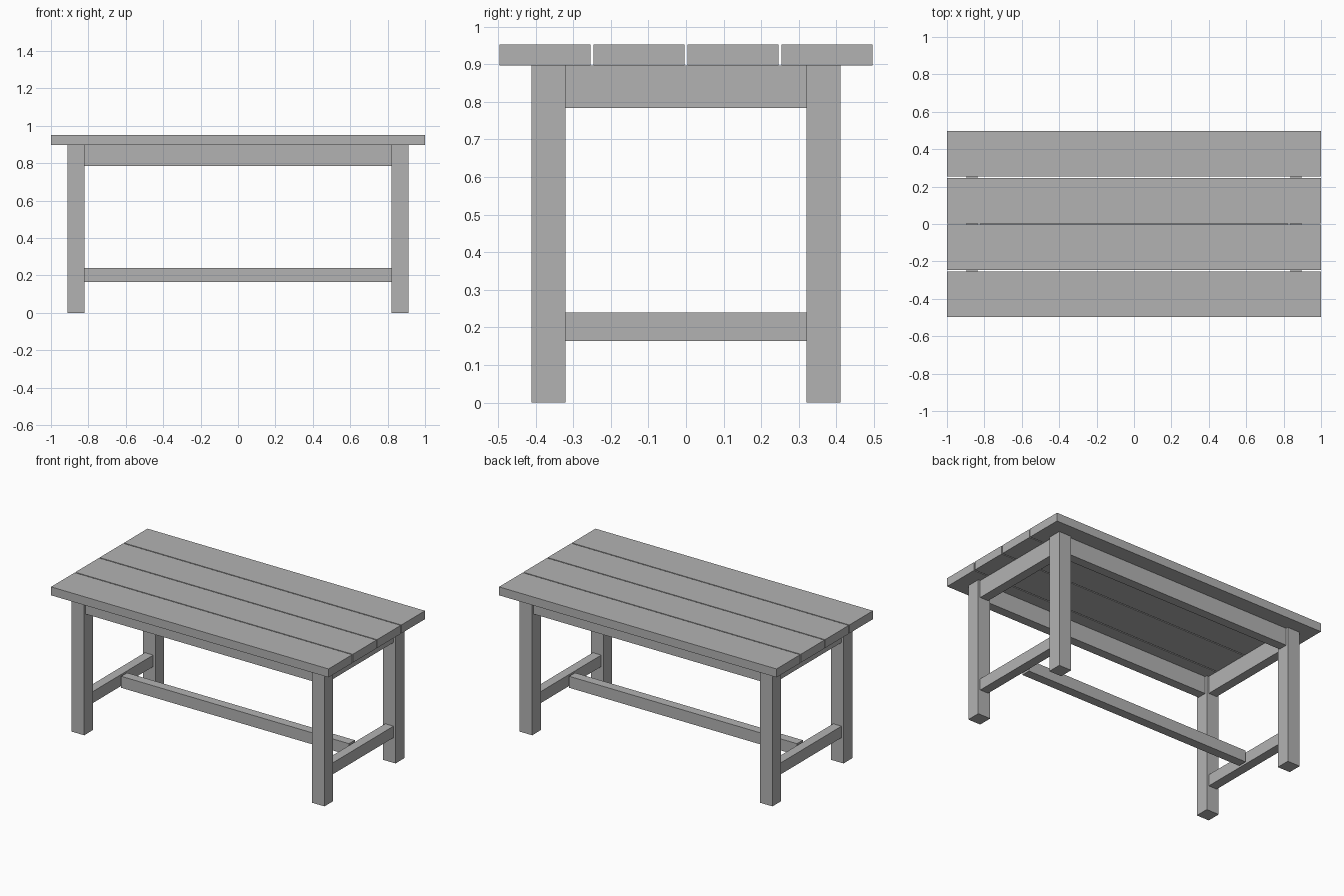
import bpy

if "Cube" in bpy.data.objects:
    bpy.data.objects.remove(bpy.data.objects["Cube"], do_unlink=True)

# One plain grey for the whole table
grey = bpy.data.materials.new("plain_grey")
grey.use_nodes = True
colour = (0.45, 0.45, 0.45, 1)
grey.diffuse_color = colour
grey.node_tree.nodes["Principled BSDF"].inputs["Base Color"].default_value = colour


def box(name, centre, size):
    bpy.ops.mesh.primitive_cube_add(size=1, location=centre)
    ob = bpy.context.object
    ob.name = name
    ob.scale = size
    bpy.ops.object.transform_apply(location=False, rotation=False, scale=True)
    ob.data.materials.append(grey)
    return ob


def beam(name, x, y, z_low, z_high, length_x, length_y):
    return box(name, (x, y, (z_low + z_high) / 2),
               (length_x, length_y, z_high - z_low))


HEIGHT, TOP_BASE = 0.952, 0.897
LEG = 0.09
LEG_X, LEG_Y = 0.866, 0.366
RAIL = 0.06
APRON_Z = (0.784, TOP_BASE)
STRETCHER_Z = (0.164, 0.239)
SPAN_X, SPAN_Y = 2 * LEG_X - LEG, 2 * LEG_Y - LEG

# Table top: four boards with narrow gaps
for i in range(4):
    beam(f"top_board_{i + 1}", 0, (i - 1.5) * 0.25, TOP_BASE, HEIGHT, 2, 0.243)

# Legs
for side, sx in (("left", 1), ("right", -1)):
    for end, sy in (("front", -1), ("back", 1)):
        beam(f"{end}_{side}_leg", sx * LEG_X, sy * LEG_Y, 0, TOP_BASE, LEG, LEG)

# Aprons under the top and low end stretchers, centred on the legs
for end, sy in (("front", -1), ("back", 1)):
    beam(f"{end}_apron", 0, sy * LEG_Y, *APRON_Z, SPAN_X, RAIL)
for side, sx in (("left", 1), ("right", -1)):
    beam(f"{side}_apron", sx * LEG_X, 0, *APRON_Z, RAIL, SPAN_Y)
    beam(f"{side}_stretcher", sx * LEG_X, 0, *STRETCHER_Z, RAIL, SPAN_Y)

# Long stretcher along the middle
beam("middle_stretcher", 0, 0, *STRETCHER_Z, SPAN_X, RAIL)
